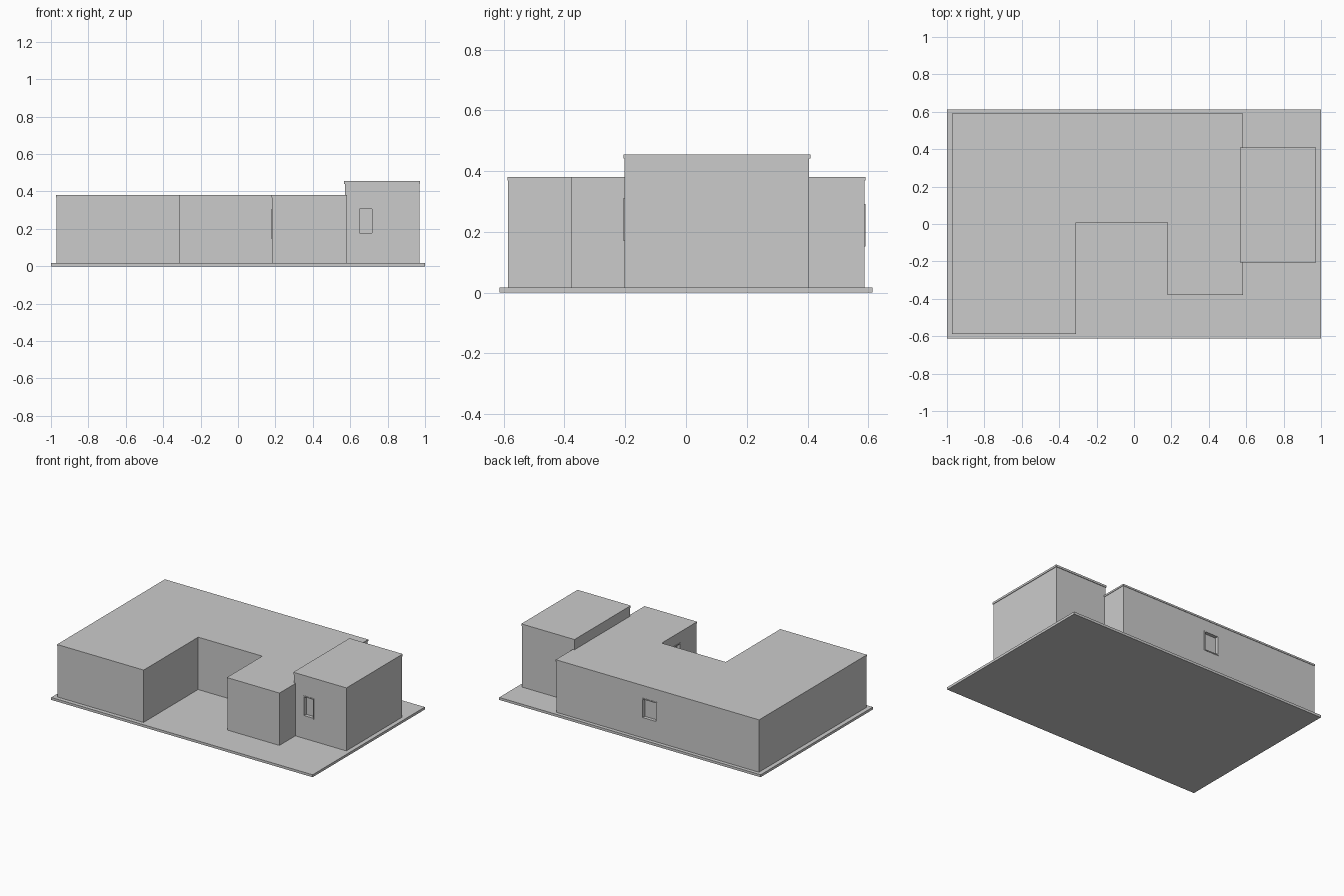
import bpy, bmesh
from mathutils import Vector

if "Cube" in bpy.data.objects:
    bpy.data.objects.remove(bpy.data.objects["Cube"])

grey = bpy.data.materials.new("pale_grey")
grey.diffuse_color = (0.6, 0.6, 0.6, 1)
grey.use_nodes = True
grey.node_tree.nodes["Principled BSDF"].inputs["Base Color"].default_value = grey.diffuse_color


def prism(name, outline, z0, z1):
    """Extrude a counter-clockwise floor outline from z0 to z1."""
    bm = bmesh.new()
    base = bm.faces.new([bm.verts.new((x, y, z0)) for x, y in outline])
    top = bmesh.ops.extrude_face_region(bm, geom=[base])["geom"]
    bmesh.ops.translate(bm, vec=(0, 0, z1 - z0),
                        verts=[v for v in top if isinstance(v, bmesh.types.BMVert)])
    bmesh.ops.recalc_face_normals(bm, faces=bm.faces)
    mesh = bpy.data.meshes.new(name)
    bm.to_mesh(mesh)
    bm.free()
    mesh.materials.append(grey)
    ob = bpy.data.objects.new(name, mesh)
    bpy.context.collection.objects.link(ob)
    return ob


def rect(x0, y0, x1, y1):
    return [(x0, y0), (x1, y0), (x1, y1), (x0, y1)]


def grow(outline, d):
    """Offset a right-angled counter-clockwise outline outwards."""
    pts = [Vector(p) for p in outline]
    out = []
    for i, p in enumerate(pts):
        a = (p - pts[i - 1]).normalized()
        b = (pts[(i + 1) % len(pts)] - p).normalized()
        out.append(p + d * Vector((a.y + b.y, -a.x - b.x)))
    return out


def box(name, centre, along, out, size, depths, zs):
    """Box placed on a wall: along the wall, through its depth, and in height."""
    c, u, n = Vector(centre), Vector(along), Vector(out)
    p, q = c + u * size[0] + n * depths[0], c + u * size[1] + n * depths[1]
    return prism(name, rect(min(p.x, q.x), min(p.y, q.y), max(p.x, q.x), max(p.y, q.y)), *zs)


def window(name, wall, centre, out, width, z0, z1):
    """Cut a recess in the wall and set a thin frame into it."""
    along = (-out[1], out[0])
    h, f = width / 2, 0.007
    cutter = box(name + "_cutter", centre, along, out, (-h, h), (-0.02, 0.02), (z0, z1))
    cutter.hide_render = True
    cutter.hide_set(True)
    cut = wall.modifiers.new(name, 'BOOLEAN')
    cut.object = cutter
    cut.operation = 'DIFFERENCE'
    cut.solver = 'EXACT'
    for part, size, zs in (("left", (-h, -h + f), (z0, z1)),
                           ("right", (h - f, h), (z0, z1)),
                           ("sill", (-h + f, h - f), (z0, z0 + f)),
                           ("head", (-h + f, h - f), (z1 - f, z1))):
        box(f"{name}_{part}", centre, along, out, size, (-0.02, 0.003), zs)


# Ground slab
prism("ground_slab", rect(-1, -0.613, 1, 0.613), 0, 0.017)

# Low building wrapped around the courtyard, with a thin projecting roof
low = [(-0.97, -0.585), (-0.313, -0.585), (-0.313, 0.011), (0.183, 0.011),
       (0.183, -0.376), (0.58, -0.376), (0.58, 0.588), (-0.97, 0.588)]
low_walls = prism("low_walls", low, 0.017, 0.369)
prism("low_roof", grow(low, 0.003), 0.369, 0.381)

# Taller block on the right
tall = rect(0.571, -0.202, 0.97, 0.405)
tall_walls = prism("tall_walls", tall, 0.017, 0.441)
prism("tall_roof", grow(tall, 0.004), 0.441, 0.455)

# Windows
window("front_window", tall_walls, (0.683, -0.202), (0, -1), 0.08, 0.17, 0.312)
window("courtyard_window", low_walls, (0.183, -0.135), (-1, 0), 0.13, 0.145, 0.305)
window("back_window", low_walls, (-0.133, 0.588), (0, 1), 0.115, 0.152, 0.292)
